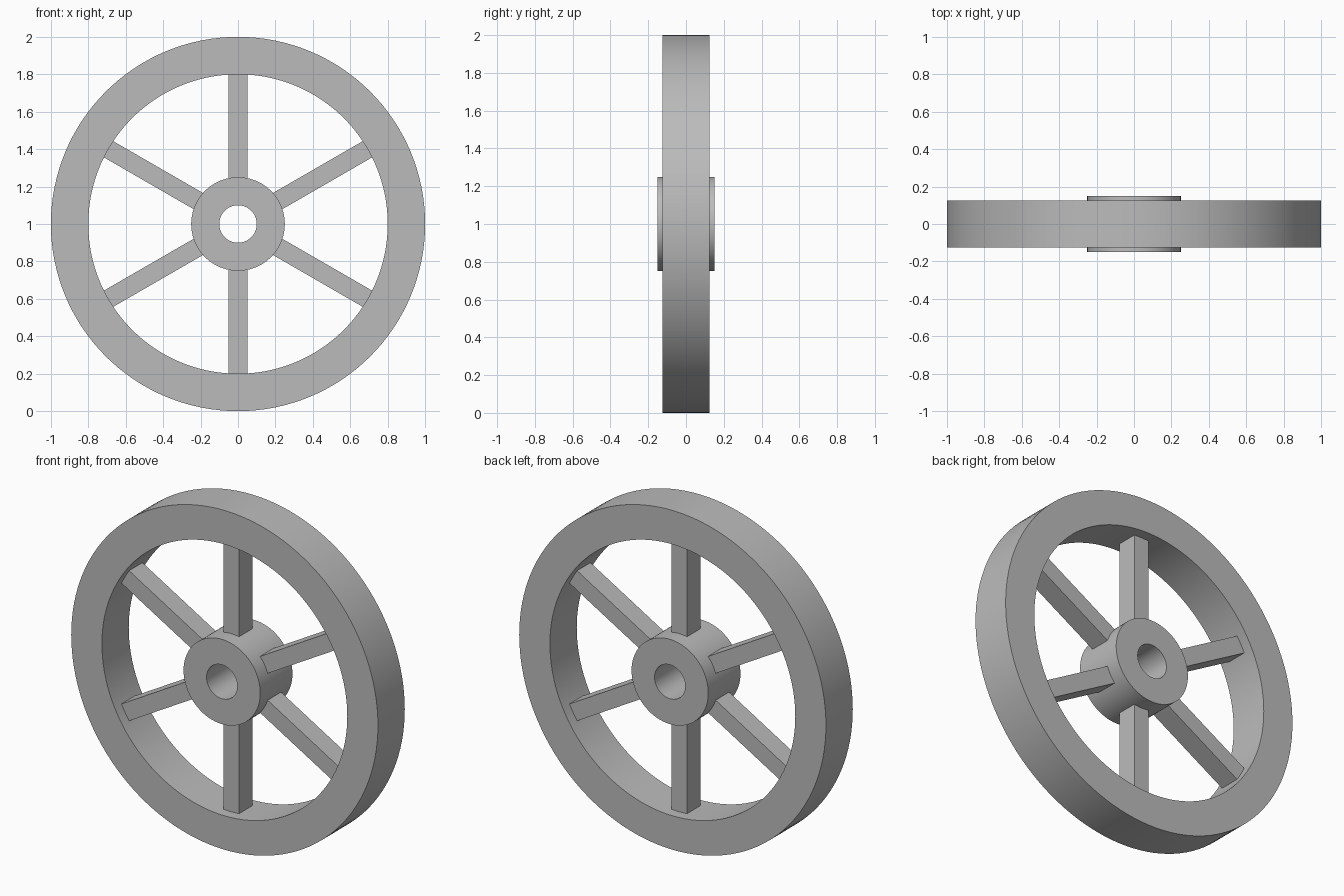
import bpy
import bmesh
import math
from mathutils import Matrix

cube = bpy.data.objects.get("Cube")
if cube:
    bpy.data.objects.remove(cube, do_unlink=True)

SEGMENTS = 128
CENTRE_Z = 1.0
SPOKES = 6

grey = bpy.data.materials.new("plain grey")
grey.use_nodes = True
colour = (0.5, 0.5, 0.5, 1)
grey.diffuse_color = colour
grey.node_tree.nodes["Principled BSDF"].inputs["Base Color"].default_value = colour


def finish(name, bm):
    """Turn a bmesh into a coloured object, smooth with sharp edges."""
    bmesh.ops.recalc_face_normals(bm, faces=bm.faces)
    mesh = bpy.data.meshes.new(name)
    bm.to_mesh(mesh)
    bm.free()
    mesh.materials.append(grey)
    obj = bpy.data.objects.new(name, mesh)
    obj.location.z = CENTRE_Z
    bpy.context.collection.objects.link(obj)
    bpy.ops.object.select_all(action="DESELECT")
    obj.select_set(True)
    bpy.context.view_layer.objects.active = obj
    bpy.ops.object.shade_smooth_by_angle(angle=math.radians(30))
    return obj


def ring(name, inner, outer, width):
    """Spin a rectangular section around the y axle."""
    bm = bmesh.new()
    h = width / 2
    section = [(inner, -h), (outer, -h), (outer, h), (inner, h)]
    verts = [bm.verts.new((r, y, 0)) for r, y in section]
    edges = [bm.edges.new((verts[i], verts[(i + 1) % 4])) for i in range(4)]
    bmesh.ops.spin(bm, geom=verts + edges, cent=(0, 0, 0), axis=(0, 1, 0),
                   angle=math.tau, steps=SEGMENTS, use_merge=True)
    bmesh.ops.remove_doubles(bm, verts=bm.verts, dist=0.0001)
    return finish(name, bm)


def spoke(name, angle, start=0.23, end=0.81, width=0.1, depth=0.125):
    """Square bar running from inside the hub wall into the rim."""
    bm = bmesh.new()
    place = (Matrix.Rotation(angle, 4, "Y")
             @ Matrix.Translation((0, 0, (start + end) / 2))
             @ Matrix.Diagonal((width, depth, end - start, 1)))
    bmesh.ops.create_cube(bm, size=1, matrix=place)
    return finish(name, bm)


# Outer rim and bored hub
ring("rim", 0.8, 1.0, 0.25)
ring("hub", 0.1, 0.25, 0.3)

# Evenly spaced spokes, starting straight up
for i in range(SPOKES):
    spoke(f"spoke_{i + 1}", math.tau * i / SPOKES)
